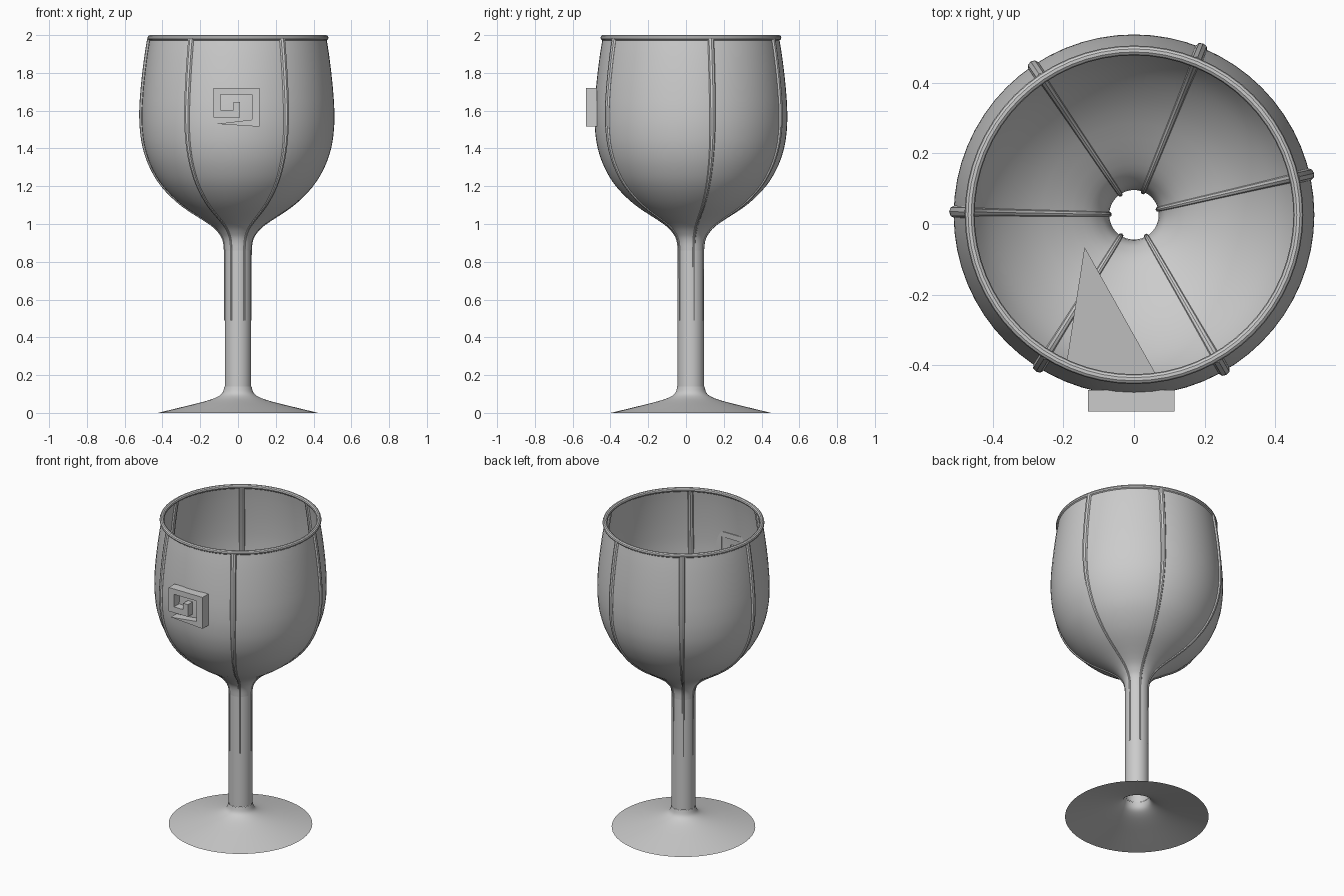
import bpy, bmesh, math
from mathutils import Vector

cube = bpy.data.objects.get("Cube")
if cube:
    bpy.data.objects.remove(cube, do_unlink=True)

CENTRE_Y = 0.026
SEGMENTS = 64

grey = bpy.data.materials.new("plain_grey")
grey.use_nodes = True
grey.diffuse_color = (0.6, 0.6, 0.6, 1)
grey.node_tree.nodes["Principled BSDF"].inputs["Base Color"].default_value = grey.diffuse_color


def add_object(name, bm, smooth=True, y=CENTRE_Y):
    mesh = bpy.data.meshes.new(name)
    bmesh.ops.recalc_face_normals(bm, faces=bm.faces)
    bm.to_mesh(mesh)
    bm.free()
    mesh.materials.append(grey)
    obj = bpy.data.objects.new(name, mesh)
    obj.location.y = y
    bpy.context.collection.objects.link(obj)
    if smooth:
        bpy.ops.object.select_all(action='DESELECT')
        obj.select_set(True)
        bpy.context.view_layer.objects.active = obj
        bpy.ops.object.shade_smooth_by_angle(angle=math.radians(35))
    return obj


def smooth_path(points, steps=4):
    """Catmull-Rom interpolation through (radius, height) points."""
    pts = [Vector(p) for p in points]
    pts = [pts[0]] + pts + [pts[-1]]
    out = []
    for a, b, c, d in zip(pts, pts[1:], pts[2:], pts[3:]):
        for i in range(steps):
            t = i / steps
            out.append(0.5 * (2 * b + (c - a) * t + (2 * a - 5 * b + 4 * c - d) * t ** 2
                              + (3 * b - a - 3 * c + d) * t ** 3))
    return out + [pts[-1]]


def lathe(name, profile, closed=False):
    bm = bmesh.new()
    rings = []
    for r, z in profile:
        rings.append([bm.verts.new((r * math.cos(a), r * math.sin(a), z))
                      for a in (math.tau * i / SEGMENTS for i in range(SEGMENTS))])
    pairs = list(zip(rings, rings[1:]))
    if closed:
        pairs.append((rings[-1], rings[0]))
    for low, high in pairs:
        for i in range(SEGMENTS):
            j = (i + 1) % SEGMENTS
            bm.faces.new((low[i], low[j], high[j], high[i]))
    return add_object(name, bm)


# Thin open shells: foot, hollow stem and bowl
lathe("foot", smooth_path([(0.425, 0), (0.3, 0.03), (0.18, 0.06), (0.115, 0.082),
                           (0.083, 0.105), (0.072, 0.14)]))
lathe("stem", [(0.07, 0.14), (0.07, 0.49), (0.07, 0.75), (0.07, 0.86)])
bowl_profile = smooth_path([(0.07, 0.86), (0.076, 0.91), (0.095, 0.95), (0.145, 1.0),
                            (0.295, 1.1), (0.397, 1.2), (0.458, 1.3), (0.493, 1.4),
                            (0.508, 1.5), (0.51, 1.6), (0.504, 1.7), (0.494, 1.8),
                            (0.481, 1.9), (0.468, 1.98)])
lathe("bowl", bowl_profile)

# Rounded lip
lathe("rim", [(0.465 + 0.014 * math.cos(a), 1.986 + 0.014 * math.sin(a))
              for a in (math.tau * i / 10 for i in range(10))], closed=True)

# Raised ribs that follow the bowl and run down the stem
rib_path = [Vector((0.068, 0.49)), Vector((0.068, 0.7))] + bowl_profile
for number, degrees in enumerate((13, 68, 124, 179, 238, 300), 1):
    angle = math.radians(degrees)
    out = Vector((math.cos(angle), math.sin(angle), 0))
    side = Vector((-out.y, out.x, 0))
    bm = bmesh.new()
    rings = []
    for i, (r, z) in enumerate(rib_path):
        before, after = rib_path[max(i - 1, 0)], rib_path[min(i + 1, len(rib_path) - 1)]
        along = (after - before).normalized()
        normal = out * along.y - Vector((0, 0, along.x))
        size = 0.005 + 0.008 * min(1, max(0, (z - 0.9) / 0.7))
        base = out * r + Vector((0, 0, z))
        rings.append([bm.verts.new(base + size * (normal * math.cos(a) + side * math.sin(a) * 1.3))
                      for a in (math.tau * k / 8 for k in range(8))])
    for low, high in zip(rings, rings[1:]):
        for k in range(8):
            bm.faces.new((low[k], low[(k + 1) % 8], high[(k + 1) % 8], high[k]))
    bm.faces.new(rings[0])
    bm.faces.new(rings[-1])
    add_object(f"rib_{number}", bm)

# Square spiral badge standing off the front of the bowl
spiral = [(-0.115, 1.53), (0.115, 1.515), (0.115, 1.72), (-0.13, 1.72), (-0.13, 1.565),
          (0.01, 1.565), (0.01, 1.645), (-0.025, 1.645), (-0.025, 1.603), (-0.092, 1.603),
          (-0.092, 1.685), (0.073, 1.685), (0.073, 1.552)]
bm = bmesh.new()
front = bm.faces.new([bm.verts.new((x, -0.53, z)) for x, z in spiral])
result = bmesh.ops.extrude_face_region(bm, geom=[front])
back = [v for v in result["geom"] if isinstance(v, bmesh.types.BMVert)]
bmesh.ops.translate(bm, verts=back, vec=(0, 0.06, 0))
add_object("spiral_badge", bm, smooth=False, y=0)

# Flat pointed tongue behind the badge, inside the bowl
bm = bmesh.new()
bm.faces.new([bm.verts.new(p) for p in ((-0.14, -0.065, 1.6), (-0.195, -0.42, 1.54),
                                        (0.09, -0.475, 1.54))])
add_object("inner_tongue", bm, smooth=False, y=0)
